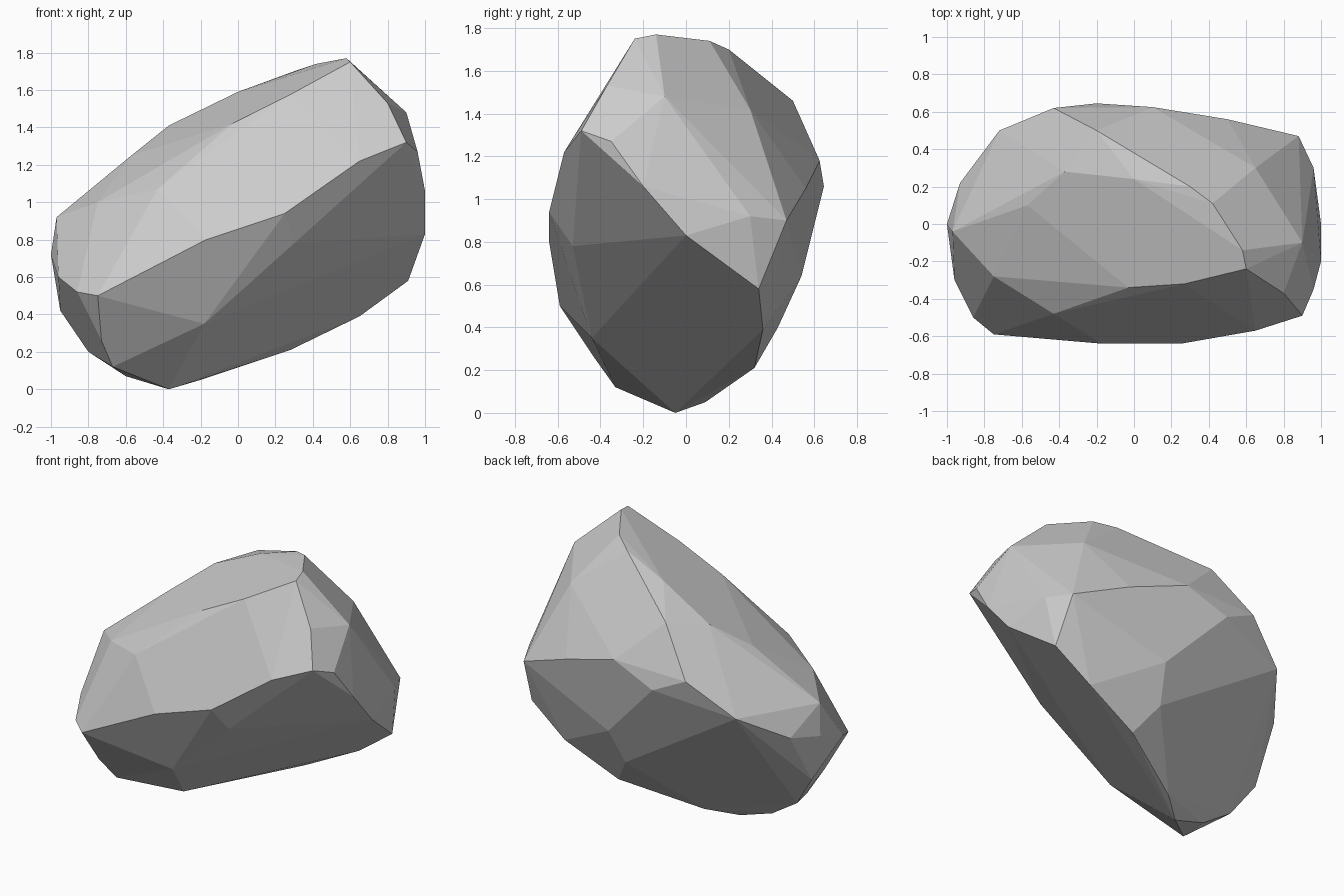
import bpy, bmesh, math

# Key corners of the boulder, grouped by ridge
front_ridge = [(.9,-.49,1.32), (.65,-.57,1.22), (.25,-.64,.94), (-.17,-.64,.8),
               (-.75,-.59,.5), (-.86,-.5,.52)]
crown = [(.58,-.14,1.77), (.42,.11,1.74), (.3,.2,1.7), (-.2,.5,1.46), (0,.24,1.59),
         (-.37,.28,1.41), (-.57,.1,1.25), (-.97,-.04,.92), (.27,-.32,1.57),
         (-.03,-.34,1.42), (-.43,-.48,1.07), (-.75,-.28,1)]
right_end = [(.6,-.24,1.75), (.8,-.37,1.53), (.9,-.1,1.48), (.96,-.35,1.27), (1,-.2,1.06),
             (1,0,.83), (.96,.3,.92), (.88,.47,.9), (.91,.34,.58), (.65,.3,1.42)]
back = [(-.2,.645,1.06), (.1,.625,1.18), (-.43,.62,1.17), (.5,.56,1.05), (-.72,.5,.95),
        (.2,.54,.64), (.15,.43,.4)]
left_end = [(-1,0,.72), (-.93,.22,.77), (-.96,-.3,.6), (-.95,.02,.42), (-.8,-.04,.2),
            (-.73,-.43,.26)]
bottom = [(-.37,-.05,0), (-.6,-.06,.07), (-.67,-.33,.12), (-.2,.09,.05), (.28,.32,.21),
          (.65,.36,.39), (-.18,-.44,.35), (.3,-.53,.78)]

# Wrap the corners in a convex skin and merge nearly flat facets
bm = bmesh.new()
for p in front_ridge + crown + right_end + back + left_end + bottom:
    bm.verts.new(p)
bmesh.ops.convex_hull(bm, input=bm.verts[:])
bmesh.ops.delete(bm, geom=[v for v in bm.verts if not v.link_faces], context='VERTS')
bmesh.ops.dissolve_limit(bm, angle_limit=math.radians(4), verts=bm.verts[:], edges=bm.edges[:])
bmesh.ops.recalc_face_normals(bm, faces=bm.faces[:])

mesh = bpy.data.meshes.new("boulder")
bm.to_mesh(mesh)
bm.free()
boulder = bpy.data.objects.new("boulder", mesh)
bpy.context.collection.objects.link(boulder)
